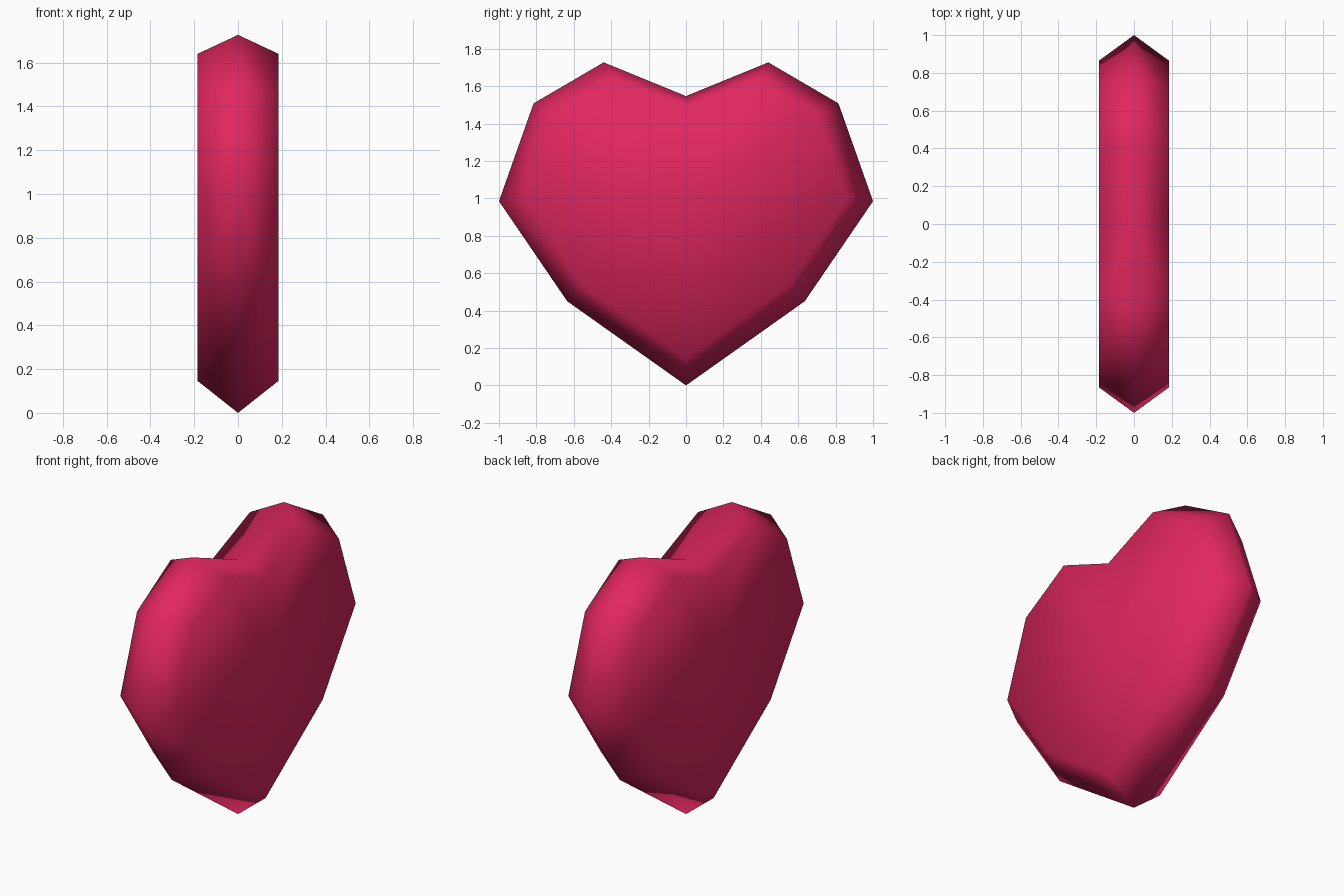
import bpy
import bmesh

cube = bpy.data.objects.get("Cube")
if cube:
    bpy.data.objects.remove(cube, do_unlink=True)

# Half outline of the heart (y, z) from the bottom tip to the top notch
HALF = [(0, 0), (0.635, 0.45), (1, 0.985), (0.815, 1.508), (0.44, 1.727), (0, 1.547)]
OUTLINE = HALF + [(-y, z) for y, z in reversed(HALF[1:-1])]
HALF_DEPTH = 0.185
INSET = 0.865      # size of the flat side relative to the rim
CENTRE_Z = 1.085   # height the inset shrinks towards


def ring(bm, x, scale):
    """Loop of heart outline vertices at the given depth."""
    return [bm.verts.new((x, y * scale, CENTRE_Z + (z - CENTRE_Z) * scale))
            for y, z in OUTLINE]


bm = bmesh.new()
rim = ring(bm, 0, 1)

# Each side: a bevel from the rim to the inset outline, then a flat fan
for side in (-1, 1):
    x = side * HALF_DEPTH
    inner = ring(bm, x, INSET)
    middle = bm.verts.new((x, 0, 1))
    for i in range(len(rim)):
        j = (i + 1) % len(rim)
        bm.faces.new((rim[i], rim[j], inner[j], inner[i]))
        bm.faces.new((inner[i], inner[j], middle))

bmesh.ops.recalc_face_normals(bm, faces=bm.faces)
for face in bm.faces:
    face.smooth = True

mesh = bpy.data.meshes.new("heart")
bm.to_mesh(mesh)
bm.free()
heart = bpy.data.objects.new("heart", mesh)
bpy.context.collection.objects.link(heart)

# Crimson pink material
pink = bpy.data.materials.new("crimson pink")
pink.use_nodes = True
colour = (0.75, 0.02, 0.115, 1)
pink.diffuse_color = colour
for node in pink.node_tree.nodes:
    if node.type == "BSDF_PRINCIPLED":
        node.inputs["Base Color"].default_value = colour
mesh.materials.append(pink)
